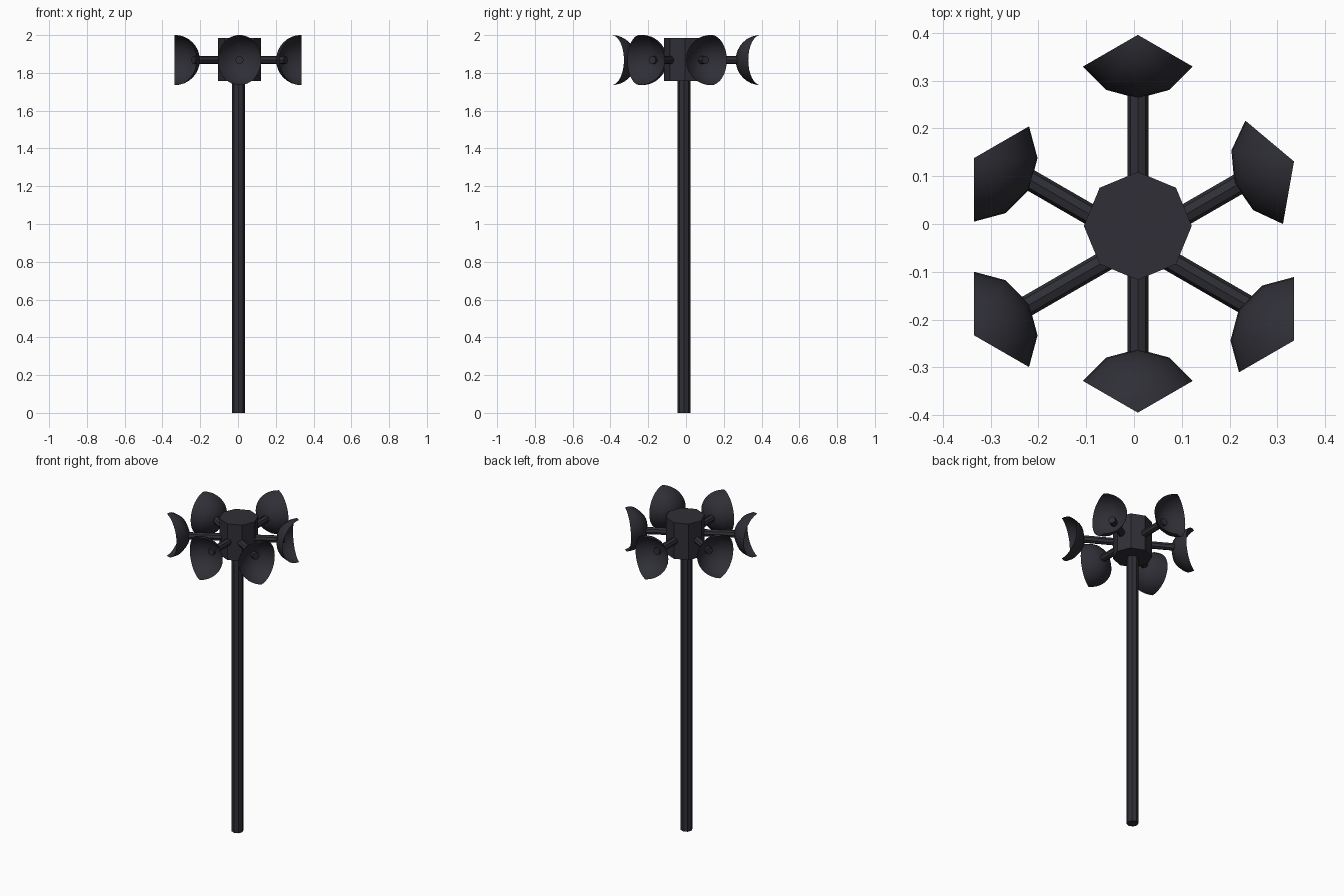
import bpy, bmesh
from math import sin, cos, pi, radians
from mathutils import Vector

if "Cube" in bpy.data.objects:
    bpy.data.objects.remove(bpy.data.objects["Cube"])

CX, CY = 0.008, -0.004      # axis of the hub
ARM_Z = 1.868               # height of arms and horns

mat = bpy.data.materials.new("dark grey metal")
mat.diffuse_color = (0.028, 0.028, 0.037, 1)
mat.use_nodes = True
mat.node_tree.nodes["Principled BSDF"].inputs["Base Color"].default_value = mat.diffuse_color


def finish(name, bm):
    bmesh.ops.recalc_face_normals(bm, faces=bm.faces)
    mesh = bpy.data.meshes.new(name)
    bm.to_mesh(mesh)
    bm.free()
    mesh.materials.append(mat)
    obj = bpy.data.objects.new(name, mesh)
    bpy.context.collection.objects.link(obj)
    return obj


def rod(name, a, b, radius, sides=8):
    """Capped cylinder between two points."""
    a, b = Vector(a), Vector(b)
    bm = bmesh.new()
    bmesh.ops.create_cone(bm, cap_ends=True, segments=sides,
                          radius1=radius, radius2=radius, depth=(b - a).length)
    obj = finish(name, bm)
    obj.location = (a + b) / 2
    obj.rotation_euler = (b - a).to_track_quat('Z', 'Y').to_euler()
    return obj


def horn(name, x, y, facing, radius=0.133, cols=4, rows=16):
    """Open 120 degree slice of a sphere, bulging towards the given heading."""
    bm = bmesh.new()
    top = bm.verts.new((0, 0, radius))
    bottom = bm.verts.new((0, 0, -radius))
    strips = []
    for c in range(cols + 1):
        lon = radians(facing - 60 + 120 * c / cols)
        strips.append([top] + [bm.verts.new((radius * sin(pi * r / rows) * cos(lon),
                                             radius * sin(pi * r / rows) * sin(lon),
                                             radius * cos(pi * r / rows)))
                               for r in range(1, rows)] + [bottom])
    for s, t in zip(strips, strips[1:]):
        for r in range(rows):
            quad = [s[r], s[r + 1], t[r + 1], t[r]]
            face = bm.faces.new(list(dict.fromkeys(quad)))
            face.smooth = True
    obj = finish(name, bm)
    obj.location = (x, y, ARM_Z)
    return obj


# Post and octagonal hub
rod("post", (0.003, -0.01, 0), (0.003, -0.01, 1.80), 0.034)
bm = bmesh.new()
bmesh.ops.create_cone(bm, cap_ends=True, segments=8, radius1=0.113,
                      radius2=0.113, depth=0.228)
hub = finish("hub", bm)
hub.location = (CX, CY, 1.87)

# Arms: front and back pair, and four side arms crossing a little forward
for angle in (30, 90, 150, 210, 270, 330):
    side = angle % 180 != 90
    oy = -0.038 if side else 0
    length = 0.282
    a = radians(angle)
    rod("arm_%d" % angle, (CX, oy, ARM_Z),
        (CX + length * cos(a), oy + length * sin(a), ARM_Z), 0.022)

# Horns: position of the pole axis and heading of the bulge
for name, x, y, facing in (
        ("horn_back", 0.008, 0.396, 270),
        ("horn_front", 0.008, -0.395, 90),
        ("horn_back_left", -0.335, 0.138, 330),
        ("horn_front_left", -0.335, -0.233, 30),
        ("horn_front_right", 0.335, -0.244, 150),
        ("horn_back_right", 0.335, 0.131, 200)):
    horn(name, x, y, facing)
